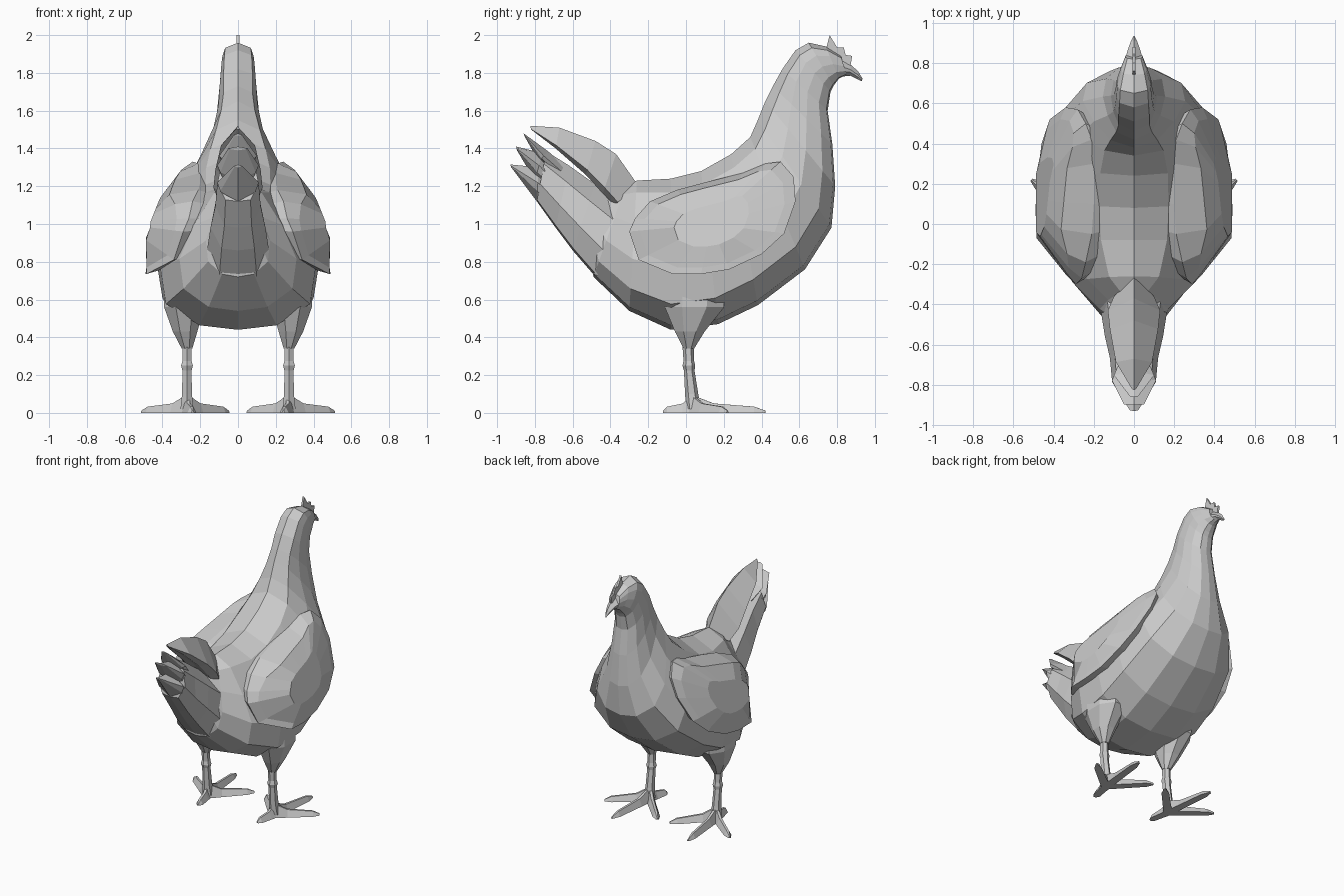
import bpy
import bmesh
import math
from mathutils import Vector

default_cube = bpy.data.objects.get("Cube")
if default_cube:
    bpy.data.objects.remove(default_cube, do_unlink=True)

# Single plain grey material
grey = bpy.data.materials.new("plain_grey")
grey.use_nodes = True
colour = (0.6, 0.6, 0.6, 1.0)
grey.diffuse_color = colour
grey.node_tree.nodes["Principled BSDF"].inputs["Base Color"].default_value = colour


def finish(name, mesh_builder, mirrored=False):
    """Turn a bmesh into a flat shaded object, optionally mirrored across x."""
    bmesh.ops.recalc_face_normals(mesh_builder, faces=mesh_builder.faces)
    mesh = bpy.data.meshes.new(name)
    mesh_builder.to_mesh(mesh)
    mesh_builder.free()
    mesh.materials.append(grey)
    part = bpy.data.objects.new(name, mesh)
    bpy.context.collection.objects.link(part)
    if mirrored:
        mirror = part.modifiers.new("Mirror", 'MIRROR')
        mirror.use_mirror_merge = False
    return part


def skin(builder, rings):
    """Bridge consecutive closed rings of points with faces and cap the ends."""
    loops = [[builder.verts.new(point) for point in ring] for ring in rings]
    for lower, upper in zip(loops, loops[1:]):
        count = len(lower)
        for i in range(count):
            j = (i + 1) % count
            builder.faces.new((lower[i], lower[j], upper[j], upper[i]))
    builder.faces.new(loops[0])
    builder.faces.new(loops[-1])


# Half sections as (fraction of half width, fraction from top to bottom)
BODY_SECTION = [(0, 0), (.4, .09), (.75, .34), (1, .6), (.93, .83), (.5, .97), (0, 1)]
NECK_SECTION = [(0, 0), (.8, .12), (.97, .3), (1, .55), (.85, .8), (.45, .97), (0, 1)]
TAIL_SECTION = [(0, 0), (.8, .25), (1, .65), (.6, .97), (0, 1)]
ROOF_SECTION = [(0, 0), (1, .85), (.5, 1), (0, .95)]
TIP_SECTION = [(0, 0), (1, .45), (.85, .7), (0, 1)]


def section_ring(row, low_section, high_section):
    """Make a symmetric ring from top (y, z), bottom (y, z) and half width."""
    top_y, top_z, bottom_y, bottom_z, half_width = row
    top = Vector((0, top_y, top_z))
    bottom = Vector((0, bottom_y, bottom_z))
    blend = min(max((top_z - 1.5) / .35, 0), 1)
    right_side = []
    for low, high in zip(low_section, high_section):
        width, drop = Vector(low).lerp(Vector(high), blend)
        right_side.append(top.lerp(bottom, drop) + Vector((half_width * width, 0, 0)))
    left_side = [Vector((-p.x, p.y, p.z)) for p in reversed(right_side[1:-1])]
    return right_side + left_side


def sectioned_part(name, rows, low_section, high_section):
    builder = bmesh.new()
    skin(builder, [section_ring(row, low_section, high_section) for row in rows])
    return finish(name, builder)


# Body, neck and head in one skin
sectioned_part("body", [
    (-.4, 1.15, -.52, .92, .1),
    (-.32, 1.2, -.49, .72, .17),
    (-.26, 1.23, -.3, .54, .31),
    (-.08, 1.24, -.08, .44, .41),
    (.08, 1.28, .17, .47, .43),
    (.24, 1.37, .38, .57, .42),
    (.34, 1.46, .63, .76, .365),
    (.38, 1.55, .77, .98, .255),
    (.42, 1.65, .79, 1.2, .155),
    (.46, 1.73, .775, 1.42, .115),
    (.51, 1.82, .75, 1.6, .1),
    (.58, 1.92, .765, 1.7, .09),
    (.65, 1.96, .78, 1.73, .085),
    (.74, 1.94, .81, 1.77, .065),
    (.82, 1.89, .85, 1.79, .042),
], BODY_SECTION, NECK_SECTION)

# Beak
sectioned_part("beak", [
    (.81, 1.88, .82, 1.78, .045),
    (.87, 1.845, .87, 1.785, .03),
    (.91, 1.81, .91, 1.765, .015),
    (.935, 1.77, .93, 1.755, .004),
], TIP_SECTION, TIP_SECTION)

# Comb, a thin jagged plate
comb_builder = bmesh.new()
comb_outline = [(.74, 1.92), (.76, 2.0), (.8, 1.935), (.835, 1.935),
                (.845, 1.895), (.88, 1.89), (.87, 1.83), (.78, 1.87)]
skin(comb_builder, [[(x, y, z) for y, z in comb_outline] for x in (-.007, .007)])
finish("comb", comb_builder)

# Tail: raised upper feather, lower fan and three feather tips rooted in it
sectioned_part("upper_tail_feather", [
    (-.25, 1.2, -.38, 1.1, .1),
    (-.37, 1.37, -.44, 1.16, .13),
    (-.48, 1.44, -.53, 1.26, .12),
    (-.67, 1.51, -.69, 1.4, .09),
    (-.825, 1.52, -.82, 1.5, .01),
], ROOF_SECTION, ROOF_SECTION)
sectioned_part("lower_tail", [
    (-.36, 1.13, -.47, .71, .165),
    (-.48, 1.21, -.6, .86, .145),
    (-.62, 1.31, -.69, .98, .12),
    (-.74, 1.385, -.79, 1.12, .11),
], TAIL_SECTION, TAIL_SECTION)
feather_tips = {
    "upper": [(-.6, 1.27, -.63, 1.2, .04), (-.73, 1.385, -.78, 1.33, .1),
              (-.86, 1.48, -.855, 1.465, .02)],
    "middle": [(-.6, 1.2, -.64, 1.08, .04), (-.76, 1.375, -.8, 1.23, .11),
               (-.9, 1.41, -.895, 1.39, .05)],
    "lower": [(-.6, 1.13, -.66, 1.0, .04), (-.78, 1.3, -.79, 1.12, .11),
              (-.93, 1.315, -.925, 1.3, .02)],
}
for position, rows in feather_tips.items():
    sectioned_part(position + "_tail_tip", rows, TIP_SECTION, TIP_SECTION)

# Wings: an outline with a curved outer face and a tucked inner face
wing_outline = [Vector(point) for point in (
    (.24, .5, 1.33), (.28, .57, 1.25), (.34, .58, 1.12), (.42, .52, .95),
    (.46, .4, .84), (.48, .23, .76), (.49, .08, .735), (.485, -.07, .735),
    (.34, -.25, .81), (.29, -.3, .96), (.26, -.27, 1.03), (.24, -.19, 1.12),
    (.21, -.05, 1.18), (.2, .1, 1.22), (.2, .3, 1.27), (.21, .42, 1.32))]
wing_centre = Vector((.4, .13, 1.0))


def curved(point, amount, fullness):
    """Move a point inward and push it toward the rounded outer surface."""
    moved = point.lerp(wing_centre, amount)
    surface = min(.487, .48 - .4 * (moved.z - .97))
    surface -= max(0, -.05 - moved.y) * .7 + max(0, moved.y - .25) * .2
    moved.x += (surface - moved.x) * fullness
    return moved


wing_builder = bmesh.new()
inner_edge = [p.lerp(wing_centre, .1) - Vector((.08, 0, 0)) for p in wing_outline]
shoulder = [curved(p, .13, .75) for p in wing_outline]
plateau = [curved(p, .55, 1) for p in wing_outline]
skin(wing_builder, [inner_edge, wing_outline, shoulder, plateau])
finish("wings", wing_builder, mirrored=True)


# Legs: horizontal oval rings given as (x, y, z, radius x, radius y)
def oval_part(name, rows, sides):
    builder = bmesh.new()
    rings = []
    for x, y, z, radius_x, radius_y in rows:
        angles = [math.tau * (i + .5) / sides for i in range(sides)]
        rings.append([(x + radius_x * math.cos(a), y + radius_y * math.sin(a), z)
                      for a in angles])
    skin(builder, rings)
    return finish(name, builder, mirrored=True)


oval_part("thighs", [
    (.28, .05, .8, .12, .17),
    (.285, .045, .56, .115, .17),
    (.28, .02, .43, .07, .085),
    (.27, .015, .34, .03, .03),
], 8)
oval_part("shanks", [
    (.27, .01, .37, .028, .03),
    (.27, .015, .275, .028, .028),
    (.27, .015, .25, .036, .034),
    (.27, .017, .225, .028, .028),
    (.27, .03, .1, .03, .035),
    (.27, .04, .02, .04, .04),
], 6)

# Toes: flat tapering blades with a raised ridge, spreading from the ankle
ankle = Vector((.27, .03, 0))
toe_tips = {"outer": (.51, .22), "middle": (.31, .42),
            "inner": (.05, .26), "back": (.24, -.12)}
for position, (tip_x, tip_y) in toe_tips.items():
    tip = Vector((tip_x, tip_y, 0))
    across = (tip - ankle).cross(Vector((0, 0, 1))).normalized()
    toe_rings = []
    for along, half_width, height in ((0, .03, .095), (.3, .028, .05),
                                      (.85, .025, .033), (1, .008, .012)):
        middle = ankle.lerp(tip, along)
        ridge = middle + Vector((0, 0, height))
        toe_rings.append([middle - across * half_width,
                          middle + across * half_width,
                          ridge + across * half_width * .3,
                          ridge - across * half_width * .3])
    toe_builder = bmesh.new()
    skin(toe_builder, toe_rings)
    finish(position + "_toes", toe_builder, mirrored=True)
